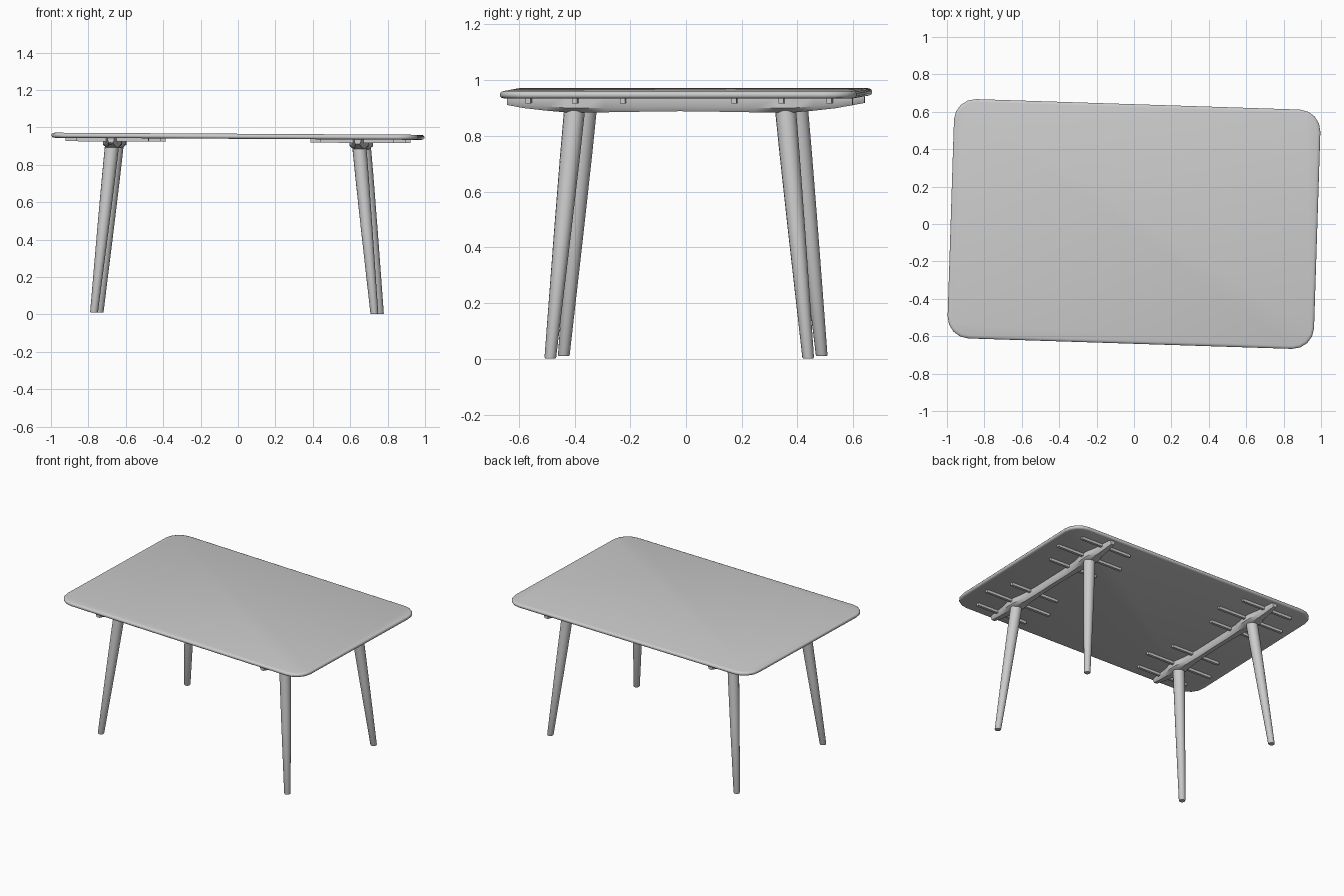
import bpy, bmesh, math
from mathutils import Matrix, Vector

if "Cube" in bpy.data.objects:
    bpy.data.objects.remove(bpy.data.objects["Cube"])

# the whole table sits slightly turned and tilted
PIVOT = Vector((0, 0, 0.95))
POSE = (Matrix.Translation(PIVOT) @ Matrix.Rotation(math.radians(0.33), 4, 'Y')
        @ Matrix.Rotation(math.radians(-1.85), 4, 'Z') @ Matrix.Translation(-PIVOT))


def loft(name, rings, angle=40):
    """Skin a closed tube through equally sized rings, with end caps."""
    bm = bmesh.new()
    loops = [[bm.verts.new(POSE @ Vector(p)) for p in ring] for ring in rings]
    n = len(loops[0])
    for a, b in zip(loops, loops[1:]):
        for i in range(n):
            j = (i + 1) % n
            bm.faces.new((a[i], a[j], b[j], b[i]))
    bm.faces.new(loops[0][::-1])
    bm.faces.new(loops[-1])
    bmesh.ops.recalc_face_normals(bm, faces=bm.faces)
    me = bpy.data.meshes.new(name)
    bm.to_mesh(me)
    bm.free()
    ob = bpy.data.objects.new(name, me)
    bpy.context.collection.objects.link(ob)
    bpy.ops.object.select_all(action='DESELECT')
    bpy.context.view_layer.objects.active = ob
    ob.select_set(True)
    bpy.ops.object.shade_smooth_by_angle(angle=math.radians(angle))
    return ob


def rounded_rect(hx, hy, r, z, inset, seg=4):
    pts = []
    for k, (sx, sy) in enumerate(((1, 1), (-1, 1), (-1, -1), (1, -1))):
        for i in range(seg + 1):
            a = math.pi / 2 * (k + i / seg)
            pts.append((sx * (hx - r) + (r - inset) * math.cos(a),
                        sy * (hy - r) + (r - inset) * math.sin(a), z))
    return pts


# table top with a softened rim
rim = [(0.939, 0.014), (0.942, 0.004), (0.948, 0.0), (0.957, 0.0), (0.963, 0.005), (0.966, 0.016)]
loft("table_top", [rounded_rect(0.98, 0.64, 0.115, z, d) for z, d in rim])


# splayed tapered legs
def leg(name, sx, sy):
    foot, top = Vector((sx * 0.75, sy * 0.463, 0.006)), Vector((sx * 0.66, sy * 0.377, 0.915))
    rings = []
    for t, r in ((0, 0.019), (0.005, 0.021), (0.5, 0.031), (0.8, 0.036), (1, 0.038)):
        c = foot.lerp(top, t)
        rings.append([(c.x + r * math.cos(a), c.y + r * math.sin(a), c.z)
                      for a in (2 * math.pi * i / 16 for i in range(16))])
    loft(name, rings)


# shaped cross rail: half width and underside height along y
half = [(0.0, 0.026, 0.892), (0.15, 0.026, 0.89), (0.27, 0.034, 0.888),
        (0.35, 0.05, 0.887), (0.41, 0.05, 0.888), (0.48, 0.034, 0.894),
        (0.56, 0.027, 0.903), (0.62, 0.018, 0.914)]
stations = [(-y, w, z) for y, w, z in half[:0:-1]] + half


def rail(name, sx):
    x = sx * 0.66
    loft(name, [[(x - w, y, 0.941), (x - w, y, z + 0.016), (x - w * 0.6, y, z),
                 (x + w * 0.6, y, z), (x + w, y, z + 0.016), (x + w, y, 0.941)]
                for y, w, z in stations])


# thin fixing slats crossing the rail
def slat(name, x, y, hl, hw=0.009):
    loft(name, [[(x + e, y - hw, 0.941), (x + e, y + hw, 0.941),
                 (x + e, y + hw, 0.921), (x + e, y - hw, 0.921)] for e in (-hl, hl)])


for sx, side in ((-1, "left"), (1, "right")):
    rail(side + "_rail", sx)
    for sy, end in ((-1, "front"), (1, "back")):
        leg(f"{end}_{side}_leg", sx, sy)
        for i, (y, hl) in enumerate(((0.2, 0.185), (0.37, 0.255), (0.54, 0.195))):
            slat(f"{end}_{side}_slat_{i + 1}", sx * 0.655, sy * y, hl)
